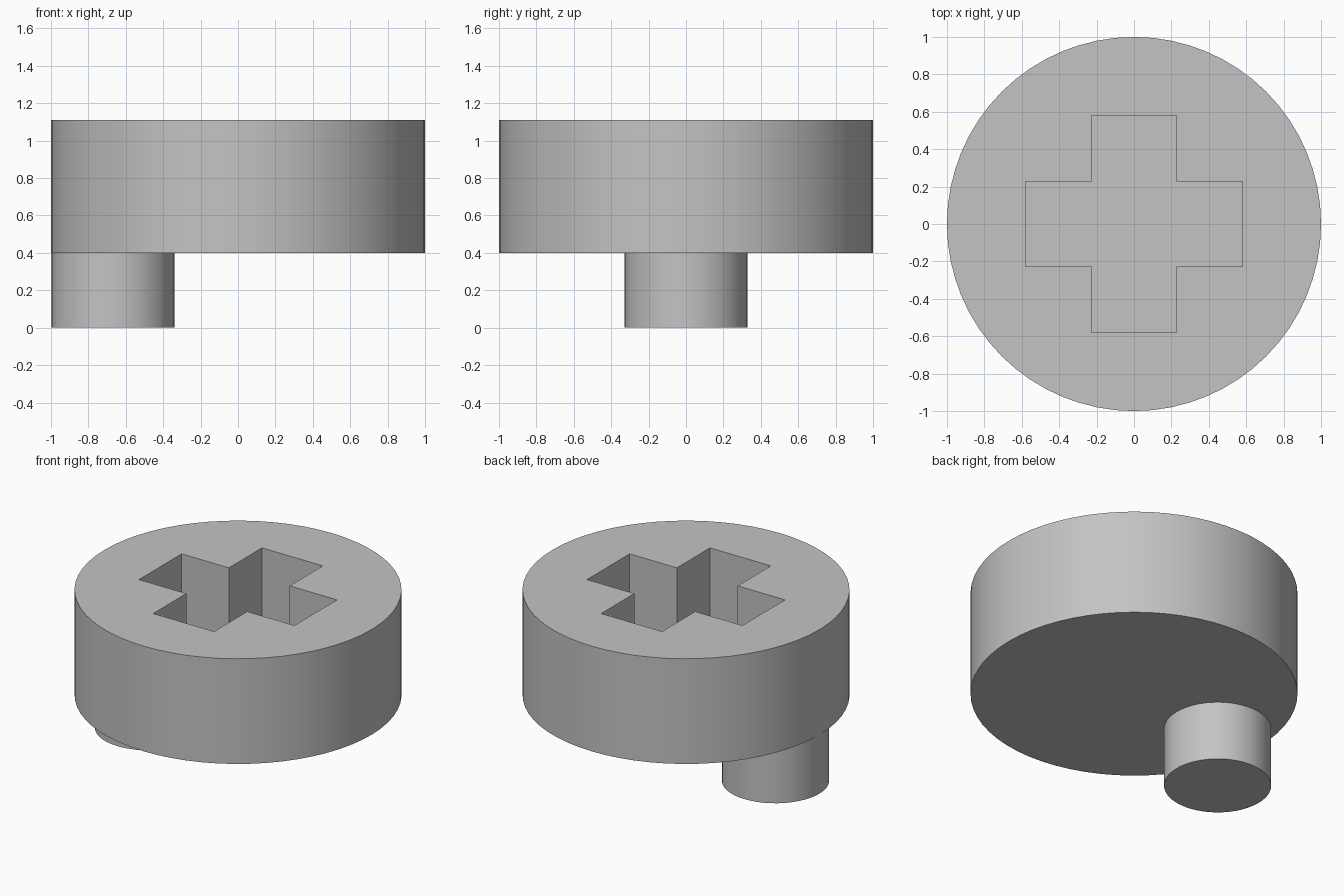
import bpy
import bmesh
from math import pi
from mathutils import Matrix

cube = bpy.data.objects.get("Cube")
if cube:
    bpy.data.objects.remove(cube, do_unlink=True)

BASE_Z, TOP_Z = 0.40, 1.11        # underside and top of the disc
SOCKET_DEPTH = 0.52
ARM_LENGTH, ARM_HALF = 0.58, 0.227

grey = bpy.data.materials.new("light_grey")
grey.use_nodes = True
colour = (0.55, 0.55, 0.55, 1)
grey.diffuse_color = colour
grey.node_tree.nodes["Principled BSDF"].inputs["Base Color"].default_value = colour


def activate(obj):
    bpy.ops.object.select_all(action='DESELECT')
    obj.select_set(True)
    bpy.context.view_layer.objects.active = obj


def cylinder(name, radius, bottom, top, x=0, sides=64):
    bpy.ops.mesh.primitive_cylinder_add(
        vertices=sides, radius=radius, depth=top - bottom,
        location=(x, 0, (bottom + top) / 2))
    obj = bpy.context.object
    obj.name = obj.data.name = name
    obj.data.materials.append(grey)
    return obj


def cross_prism(name, bottom, top):
    # One quarter of the cross outline, turned four times
    bm = bmesh.new()
    quarter = [(ARM_LENGTH, -ARM_HALF), (ARM_LENGTH, ARM_HALF), (ARM_HALF, ARM_HALF)]
    outline = []
    for turn in range(4):
        spin = Matrix.Rotation(turn * pi / 2, 3, 'Z')
        for x, y in quarter:
            vert = bm.verts.new((x, y, bottom))
            vert.co = spin @ vert.co
            outline.append(vert)
    face = bm.faces.new(outline)
    solid = bmesh.ops.extrude_face_region(bm, geom=[face])
    lifted = [g for g in solid["geom"] if isinstance(g, bmesh.types.BMVert)]
    bmesh.ops.translate(bm, verts=lifted, vec=(0, 0, top - bottom))
    bmesh.ops.recalc_face_normals(bm, faces=bm.faces)
    mesh = bpy.data.meshes.new(name)
    bm.to_mesh(mesh)
    bm.free()
    mesh.materials.append(grey)
    obj = bpy.data.objects.new(name, mesh)
    bpy.context.collection.objects.link(obj)
    return obj


# Disc with a blind cross-shaped socket in its top
disc = cylinder("disc", 1, BASE_Z, TOP_Z)
cutter = cross_prism("socket_cutter", TOP_Z - SOCKET_DEPTH, TOP_Z + 0.2)
cutter.hide_render = True
activate(disc)
cut = disc.modifiers.new("socket", 'BOOLEAN')
cut.operation = 'DIFFERENCE'
cut.solver = 'EXACT'
cut.object = cutter
bpy.ops.object.modifier_apply(modifier=cut.name)
bpy.data.objects.remove(cutter, do_unlink=True)

# Off-centre pin under the disc
pin = cylinder("crank_pin", 0.328, 0, BASE_Z, x=-0.668, sides=48)

for part in (disc, pin):
    activate(part)
    bpy.ops.object.shade_smooth_by_angle(angle=pi / 6)
